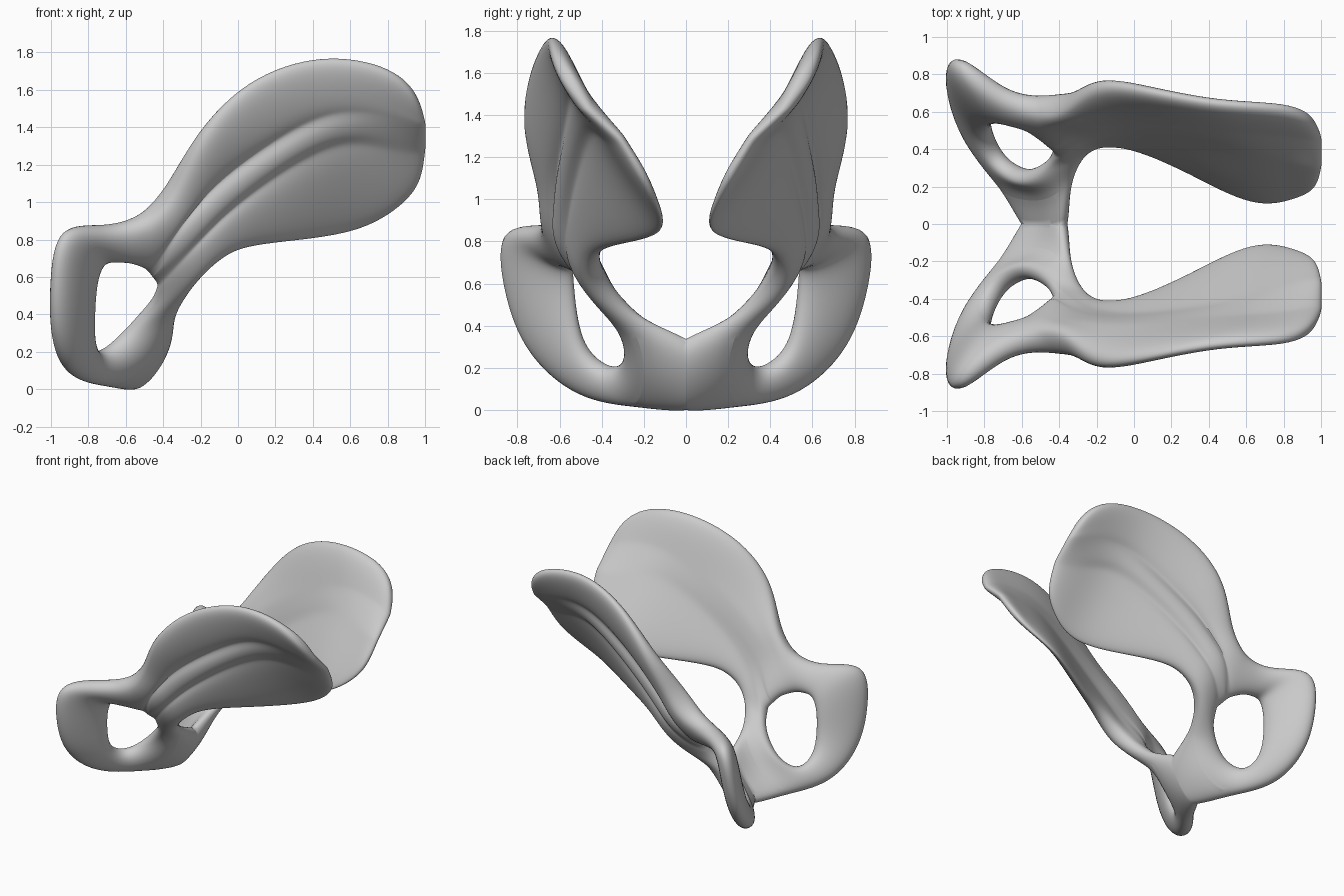
import bpy
import bmesh
from mathutils import Vector

default_cube = bpy.data.objects.get("Cube")
if default_cube:
    bpy.data.objects.remove(default_cube, do_unlink=True)

# One neutral bone material
bone = bpy.data.materials.new("bone_grey")
bone.use_nodes = True
bone_colour = (0.6, 0.6, 0.6, 1)
bone.diffuse_color = bone_colour
bone.node_tree.nodes["Principled BSDF"].inputs["Base Color"].default_value = bone_colour

MAX_THICKNESS = 0.3
GROOVE_WIDTH = 0.16
BOTTOM_TAPER = 0.3
INWARD = Vector((0, 0.4, 0.3))

# Blade rows from neck to crest: top edge, upper groove, lower groove, bottom edge
blade_rows = [
    [(-.48, -.64, .93), (-.37, -.58, .86), (-.28, -.52, .73), (-.22, -.44, .58)],
    [(-.36, -.65, 1.1), (-.25, -.58, .99), (-.16, -.53, .85), (-.11, -.44, .69)],
    [(-.22, -.78, 1.38), (-.1, -.59, 1.14), (-.02, -.53, .98), (.02, -.41, .76)],
    [(.04, -.73, 1.67), (.2, -.56, 1.34), (.28, -.49, 1.2), (.3, -.27, .78)],
    [(.45, -.64, 1.81), (.5, -.53, 1.51), (.58, -.43, 1.35), (.65, -.07, .82)],
    [(.84, -.64, 1.73), (.82, -.51, 1.5), (.83, -.35, 1.29), (.87, -.13, .96)],
    [(.97, -.56, 1.56), (1.01, -.46, 1.42), (1.01, -.31, 1.29), (.98, -.19, 1.1)],
]
blade_thickness = [.21, .18, .14, .11, .1, .1, .09]
groove_depth = [.02, .05, .05, .05, .03, 0, 0]

# Rim of the opening, clockwise: neck side first, then the ring side
neck_rim = [(-.58, -.53, .67), (-.5, -.46, .64), (-.43, -.38, .56), (-.47, -.32, .46)]
ring_rim = [
    (-.55, -.27, .37), (-.65, -.25, .27), (-.75, -.35, .18), (-.78, -.48, .27),
    (-.77, -.51, .42), (-.76, -.52, .56), (-.72, -.53, .67), (-.66, -.54, .68),
]

# Front strut, then the back of the lower ring, continuing clockwise
strut_outside = [(-.34, -.23, .42), (-.47, -.2, .17), (-.7, -.22, .01)]
ring_outside = [
    (-.92, -.5, .04), (-1, -.77, .26), (-1, -.88, .57), (-.97, -.91, .9), (-.7, -.68, .86),
]

# Midline joint edge, carried past the mirror plane so it can be cut flat
joint_edge = [(-.38, .12, .31), (-.43, .12, .13), (-.54, .12, -.02)]


def bridge(bm, first, second, closed=False):
    """Fill quads between two equally long vertex rows."""
    count = len(first)
    for i in range(count if closed else count - 1):
        j = (i + 1) % count
        bm.faces.new((first[i], first[j], second[j], second[i]))


def with_grooves(points, thickness, depth, width=GROOVE_WIDTH):
    """Give both inner points of a row a narrow channel on the outer side."""
    top, upper, lower, bottom = [Vector(p) for p in points]
    cut = INWARD * depth
    row = [top, upper.lerp(top, width), upper + cut, upper.lerp(lower, width * 2),
           lower.lerp(upper, width * 2), lower + cut, lower.lerp(bottom, width), bottom]
    result = []
    for i, point in enumerate(row):
        tapered = thickness * (1 - BOTTOM_TAPER * i / (len(row) - 1))
        result.append((point, tapered - (depth if i in (2, 5) else 0)))
    return result


def build_cage():
    """Mid-surface of one hip bone with a thickness weight on each vertex."""
    bm = bmesh.new()
    layer = bm.verts.layers.deform.verify()

    def add_row(points_and_thickness):
        row = []
        for point, thickness in points_and_thickness:
            vert = bm.verts.new(point)
            vert[layer][0] = thickness / MAX_THICKNESS
            row.append(vert)
        return row

    def add_even_row(points, thickness):
        return add_row([(p, thickness) for p in points])

    blade = [add_row(with_grooves(*row))
             for row in zip(blade_rows, blade_thickness, groove_depth)]
    rim = add_row(with_grooves(neck_rim, .15, 0, .3)) + add_even_row(ring_rim, .14)
    strut = add_even_row(strut_outside, .13)
    outside = strut + add_even_row(ring_outside, .17)
    joint = add_even_row(joint_edge, .13)

    for first, second in zip(blade, blade[1:]):
        bridge(bm, first, second)
    bridge(bm, blade[0] + outside, rim, closed=True)
    bridge(bm, strut, joint)
    bmesh.ops.recalc_face_normals(bm, faces=bm.faces[:])

    mesh = bpy.data.meshes.new("hip_bones")
    bm.to_mesh(mesh)
    bm.free()
    return mesh


mesh = build_cage()
mesh.materials.append(bone)
hip_bones = bpy.data.objects.new("hip_bones", mesh)
bpy.context.collection.objects.link(hip_bones)
hip_bones.vertex_groups.new(name="thickness")

# Thicken, round off, then mirror across the midline
solid = hip_bones.modifiers.new("thickness", "SOLIDIFY")
solid.thickness = MAX_THICKNESS
solid.offset = 0
solid.vertex_group = "thickness"

rounding = hip_bones.modifiers.new("rounding", "SUBSURF")
rounding.levels = rounding.render_levels = 3

mirror = hip_bones.modifiers.new("other_side", "MIRROR")
mirror.use_axis = (False, True, False)
mirror.use_bisect_axis = (False, True, False)
mirror.use_bisect_flip_axis = (False, True, False)
mirror.use_clip = True

bpy.ops.object.select_all(action="DESELECT")
hip_bones.select_set(True)
bpy.context.view_layer.objects.active = hip_bones
bpy.ops.object.shade_smooth_by_angle(angle=0.7)
